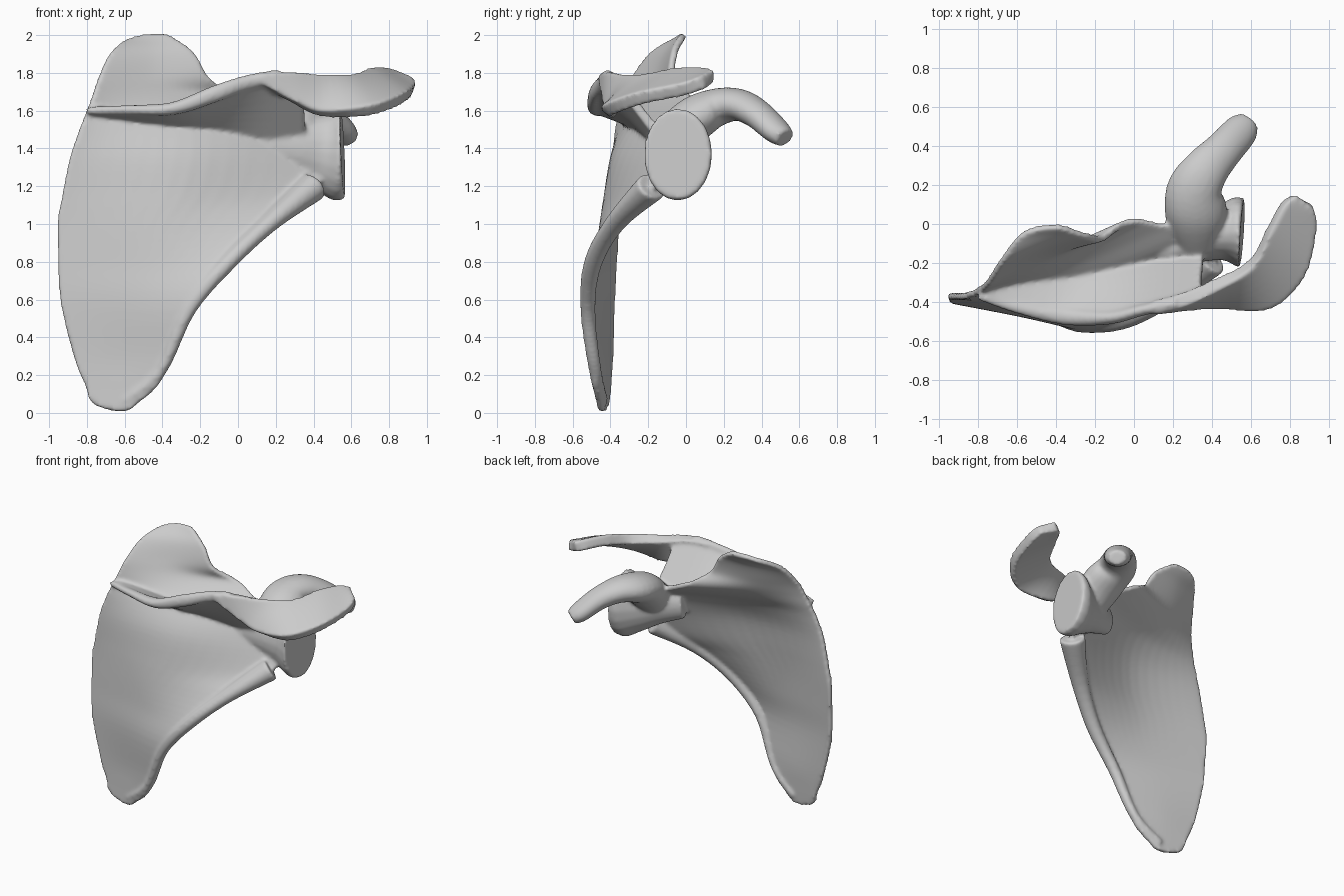
import bpy, bmesh, math
from mathutils import Vector

if "Cube" in bpy.data.objects:
    bpy.data.objects.remove(bpy.data.objects["Cube"])

parts = []


def spline(pts, steps):
    """Catmull-Rom resampling of equal-length tuples."""
    out, n = [], len(pts)
    for i in range(n - 1):
        p0, p1, p2, p3 = pts[max(i - 1, 0)], pts[i], pts[i + 1], pts[min(i + 2, n - 1)]
        for s in range(steps):
            t = s / steps
            out.append(tuple(0.5 * (2 * b + (c - a) * t + (2 * a - 5 * b + 4 * c - d) * t * t
                                    + (3 * b - a - 3 * c + d) * t ** 3)
                             for a, b, c, d in zip(p0, p1, p2, p3)))
    return out + [tuple(pts[-1])]


def finish(bm, name):
    bmesh.ops.recalc_face_normals(bm, faces=bm.faces)
    me = bpy.data.meshes.new(name)
    bm.to_mesh(me)
    bm.free()
    ob = bpy.data.objects.new(name, me)
    bpy.context.collection.objects.link(ob)
    parts.append(ob)
    return ob


def sheet(name, rows, thickness, steps=5, across=8):
    """Curved plate through rows of points, given thickness."""
    cols = [spline(c, steps) for c in zip(*rows)]
    grid = [spline(r, across) for r in zip(*cols)]
    bm = bmesh.new()
    v = [[bm.verts.new(p) for p in r] for r in grid]
    for i in range(len(v) - 1):
        for j in range(len(v[0]) - 1):
            bm.faces.new((v[i][j], v[i][j + 1], v[i + 1][j + 1], v[i + 1][j]))
    ob = finish(bm, name)
    m = ob.modifiers.new("thickness", 'SOLIDIFY')
    m.thickness, m.offset = thickness, 0


def tube(name, sections, steps=5, sides=20):
    """Loft of ellipses: x, y, z, half width, half height."""
    path = spline(sections, steps)
    c = [Vector(p[:3]) for p in path]
    bm, rings = bmesh.new(), []
    for i, p in enumerate(path):
        t = (c[min(i + 1, len(c) - 1)] - c[max(i - 1, 0)]).normalized()
        side = t.cross(Vector((0, 0, 1))).normalized()
        up = side.cross(t)
        rings.append([bm.verts.new(c[i] + side * p[3] * math.cos(a) + up * p[4] * math.sin(a))
                      for a in (2 * math.pi * k / sides for k in range(sides))])
    for r, q in zip(rings, rings[1:]):
        for k in range(sides):
            n = (k + 1) % sides
            bm.faces.new((r[k], r[n], q[n], q[k]))
    bm.faces.new(rings[0])
    bm.faces.new(rings[-1])
    finish(bm, name)


# Blade: z, then x/y of inner edge, middle and outer edge
blade = [
    (0.01, -.66, -.44, -.62, -.445, -.58, -.45),
    (0.05, -.77, -.42, -.64, -.44, -.53, -.46),
    (0.15, -.81, -.41, -.62, -.44, -.42, -.48),
    (0.30, -.87, -.40, -.61, -.44, -.35, -.50),
    (0.60, -.94, -.39, -.58, -.46, -.22, -.54),
    (0.80, -.95, -.38, -.46, -.46, -.02, -.50),
    (1.00, -.955, -.37, -.39, -.44, .20, -.37),
    (1.15, -.93, -.37, -.30, -.41, .40, -.20),
    (1.35, -.89, -.37, -.25, -.36, .46, -.08),
    (1.50, -.84, -.36, -.25, -.28, .38, -.04),
    (1.60, -.80, -.34, -.33, -.20, .14, .00),
    (1.68, -.77, -.32, -.39, -.16, -.01, .02),
    (1.77, -.74, -.28, -.45, -.15, -.15, -.07),
    (1.90, -.68, -.18, -.45, -.10, -.23, -.06),
    (1.97, -.59, -.06, -.45, -.04, -.32, -.03),
    (2.00, -.50, -.02, -.44, -.01, -.38, -.01)]
sheet("blade", [[(r[1], r[2], r[0]), (r[3], r[4], r[0]), (r[5], r[6], r[0])] for r in blade], .036)

# Thickened outer border of the blade
tube("outer_border", [(-.60, -.44, .06, .03, .03), (-.41, -.48, .22, .035, .03),
                      (-.26, -.52, .55, .04, .04), (-.05, -.49, .80, .05, .045),
                      (.17, -.37, 1.01, .06, .05), (.40, -.18, 1.20, .09, .08)])

# Neck and socket
tube("socket", [(.12, -.15, 1.42, .06, .10), (.30, -.10, 1.40, .10, .15), (.43, -.06, 1.38, .13, .20),
                (.52, -.045, 1.37, .18, .245), (.555, -.045, 1.37, .175, .235)])

# Ridge: web, rolled crest, end plate
sheet("ridge_web", [[(-.75, -.34, 1.60), (-.75, -.39, 1.60)],
                    [(-.35, -.27, 1.53), (-.38, -.48, 1.61)],
                    [(-.10, -.23, 1.50), (-.10, -.47, 1.70)],
                    [(.15, -.19, 1.47), (.15, -.43, 1.78)],
                    [(.36, -.12, 1.44), (.34, -.37, 1.77)]], .05)
tube("ridge_crest", [(-.80, -.37, 1.60, .02, .02), (-.60, -.43, 1.605, .03, .025),
                     (-.35, -.475, 1.61, .045, .035), (-.12, -.48, 1.69, .035, .045),
                     (.05, -.44, 1.75, .03, .04), (.22, -.41, 1.78, .03, .04)])
sheet("ridge_end_plate", [[(.10, -.43, 1.79), (.12, -.43, 1.74)],
                          [(.25, -.39, 1.80), (.30, -.41, 1.64)],
                          [(.42, -.31, 1.78), (.45, -.41, 1.58)],
                          [(.60, -.20, 1.77), (.70, -.42, 1.60)],
                          [(.69, -.03, 1.80), (.87, -.26, 1.66)],
                          [(.76, .10, 1.80), (.93, -.02, 1.71)],
                          [(.82, .15, 1.78), (.92, .09, 1.75)]], .075)

# Hooked process
tube("hook", [(.33, -.08, 1.45, .13, .12), (.32, .05, 1.56, .16, .12), (.31, .17, 1.62, .145, .10),
              (.37, .28, 1.63, .12, .085), (.46, .38, 1.58, .10, .075),
              (.55, .48, 1.49, .09, .065), (.59, .525, 1.455, .06, .05)])

# Fuse the parts into one smooth bone
bpy.ops.object.select_all(action='DESELECT')
for ob in parts:
    ob.select_set(True)
bpy.context.view_layer.objects.active = parts[0]
bpy.ops.object.convert(target='MESH')
bpy.ops.object.join()
bone = bpy.context.view_layer.objects.active
bone.name = "shoulder_blade"
m = bone.modifiers.new("fuse", 'REMESH')
m.mode, m.voxel_size, m.use_smooth_shade = 'VOXEL', .012, True
m = bone.modifiers.new("soften", 'SMOOTH')
m.factor, m.iterations = .5, 8
